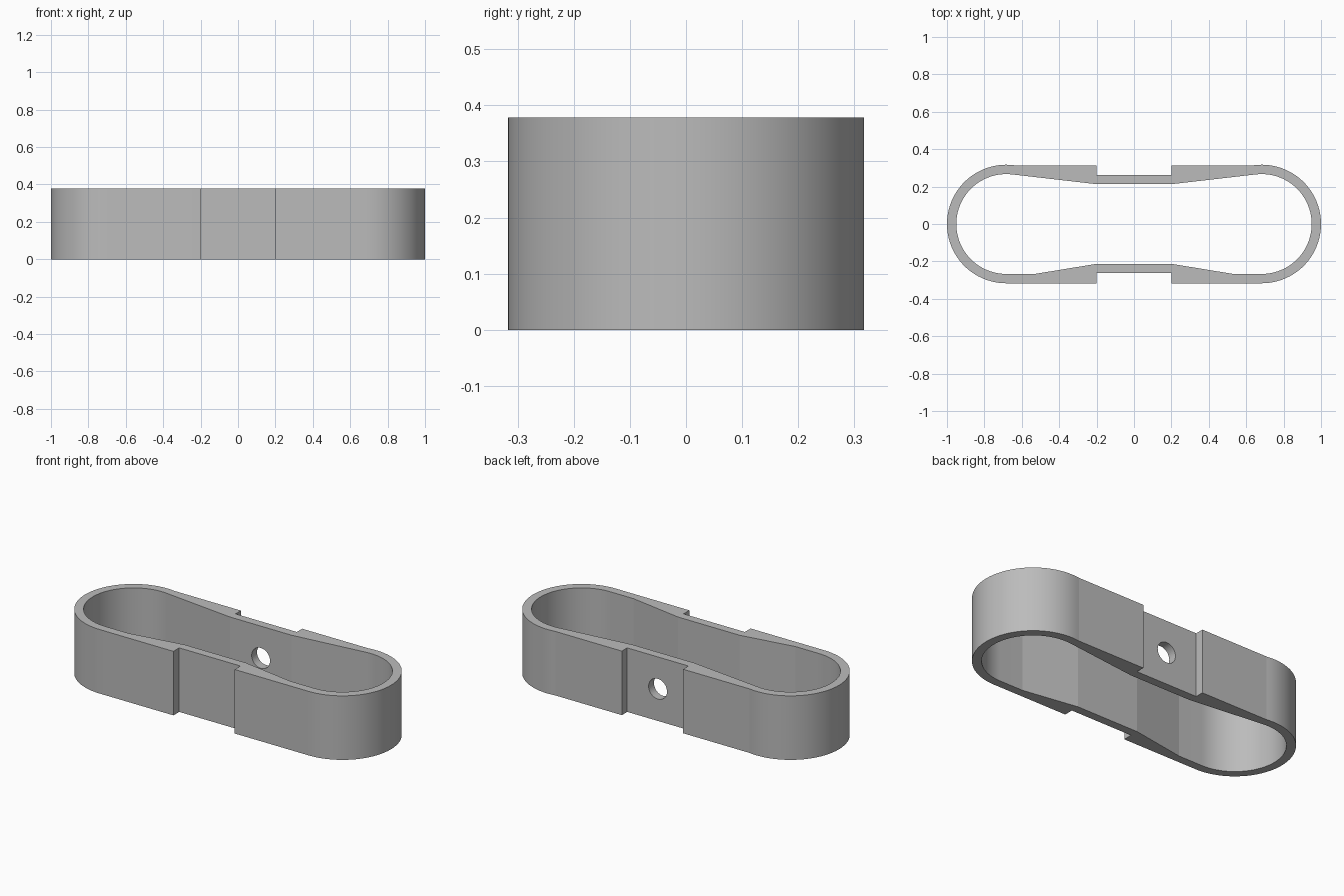
import bpy, bmesh
from math import sin, cos, radians, pi

cube = bpy.data.objects.get("Cube")
if cube:
    bpy.data.objects.remove(cube, do_unlink=True)

HEIGHT, END_X = 0.378, 0.683
OUTER_R, INNER_R = 0.317, 0.267
RECESS_X, RECESS_Y, WAIST_Y = 0.2, 0.263, 0.213

metal = bpy.data.materials.new("plain grey")
metal.use_nodes = True
grey = (0.5, 0.5, 0.5, 1)
metal.diffuse_color = grey
metal.node_tree.nodes["Principled BSDF"].inputs["Base Color"].default_value = grey


def arc(radius, overrun, steps=40):
    """Right end cap from the front tangent round past the back tangent."""
    start, end = -pi / 2, pi / 2 + radians(overrun)
    angles = [start + (end - start) * i / steps for i in range(steps + 1)]
    return [(END_X + radius * cos(a), radius * sin(a)) for a in angles]


def mirrored(half):
    return half + [(-x, y) for x, y in reversed(half)]


# Right halves of the outlines, running from front to back
outer_cap = arc(OUTER_R, 9)
outer = mirrored([(RECESS_X, -RECESS_Y), (RECESS_X, -OUTER_R)] + outer_cap
                 + [(RECESS_X, outer_cap[-1][1]), (RECESS_X, RECESS_Y)])
inner = mirrored([(RECESS_X, -WAIST_Y), (0.53, -INNER_R)]
                 + arc(INNER_R, 6.6) + [(RECESS_X, WAIST_Y)])

# Closed band: fill between the two outlines, then extrude upward
bm = bmesh.new()
edges = []
for loop in (outer, inner):
    verts = [bm.verts.new((x, y, 0)) for x, y in loop]
    edges += [bm.edges.new((v, verts[i - 1])) for i, v in enumerate(verts)]
bmesh.ops.triangle_fill(bm, edges=edges, use_beauty=True)
result = bmesh.ops.extrude_face_region(bm, geom=bm.faces[:])
top = [g for g in result["geom"] if isinstance(g, bmesh.types.BMVert)]
bmesh.ops.translate(bm, verts=top, vec=(0, 0, HEIGHT))
bmesh.ops.recalc_face_normals(bm, faces=bm.faces)
mesh = bpy.data.meshes.new("band")
bm.to_mesh(mesh)
bm.free()
band = bpy.data.objects.new("band", mesh)
bpy.context.collection.objects.link(band)
mesh.materials.append(metal)

# Screw hole through the back wall only
bpy.ops.mesh.primitive_cylinder_add(vertices=48, radius=0.06, depth=0.2,
                                    location=(0, 0.24, HEIGHT / 2),
                                    rotation=(pi / 2, 0, 0))
cutter = bpy.context.object
cutter.name = "hole_cutter"
cutter.data.materials.append(metal)

bpy.ops.object.select_all(action='DESELECT')
band.select_set(True)
bpy.context.view_layer.objects.active = band
hole = band.modifiers.new("screw_hole", 'BOOLEAN')
hole.operation = 'DIFFERENCE'
hole.solver = 'EXACT'
hole.object = cutter
bpy.ops.object.modifier_apply(modifier=hole.name)
bpy.data.objects.remove(cutter, do_unlink=True)
bpy.ops.object.shade_smooth_by_angle(angle=radians(6))
